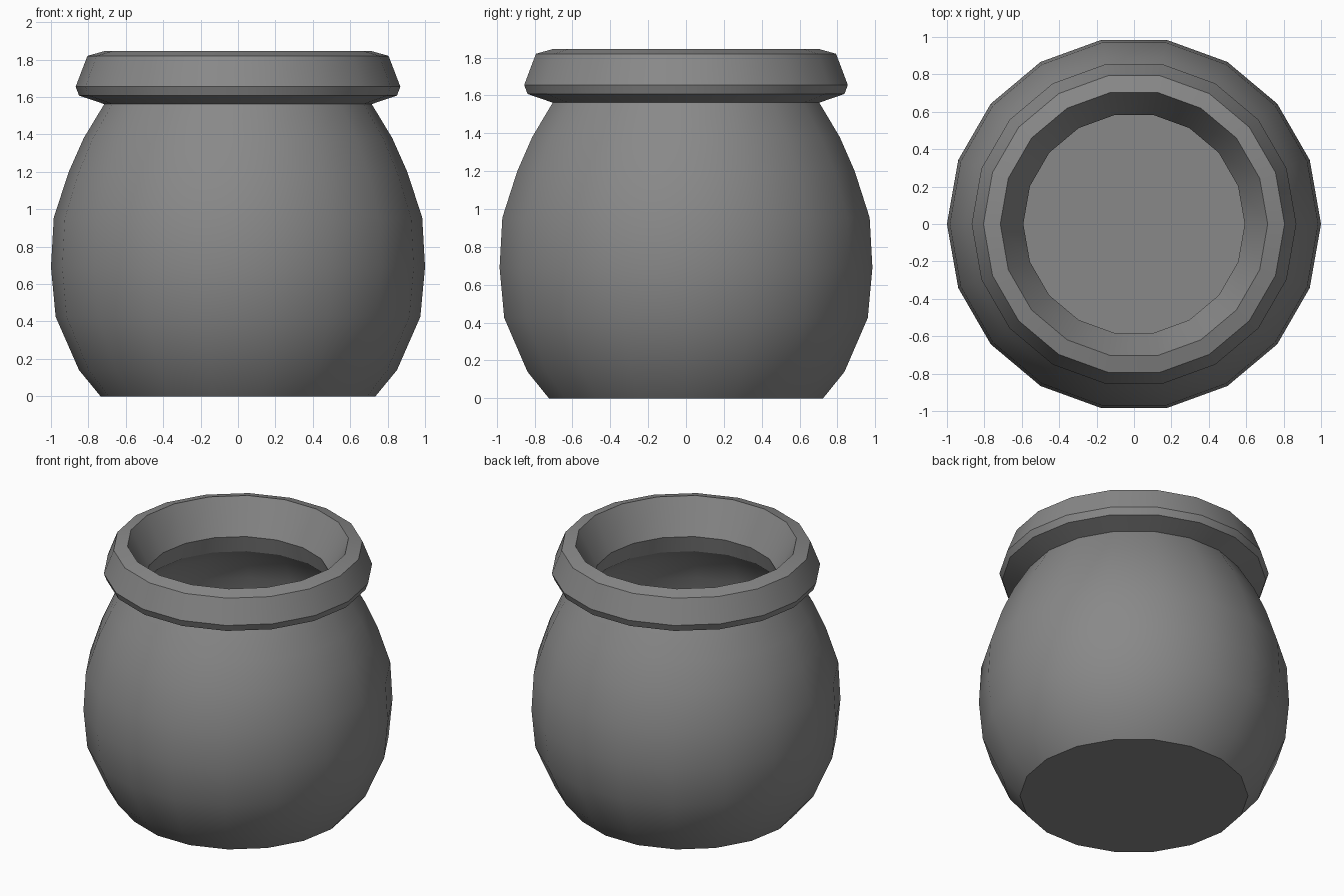
import bpy, bmesh, math

if "Cube" in bpy.data.objects:
    bpy.data.objects.remove(bpy.data.objects["Cube"])

SIDES = 18

# Half-section (radius, height): outside from base to rim, then down the inside to the floor
outer_body = [(0.735, 0.0), (0.85, 0.14), (0.975, 0.425), (1.0, 0.69),
              (0.985, 0.955), (0.905, 1.20), (0.825, 1.38), (0.715, 1.562)]
rim = [(0.85, 1.608), (0.868, 1.655), (0.805, 1.82), (0.715, 1.845)]
inside = [(0.592, 1.61), (0.625, 1.49), (0.72, 1.40), (0.80, 1.22), (0.865, 0.94),
          (0.88, 0.69), (0.86, 0.45), (0.75, 0.21), (0.67, 0.12)]


def lathe(name, profile, sides):
    """Revolve a half-section about z and cap both ends."""
    bm = bmesh.new()
    rings = []
    for r, z in profile:
        rings.append([bm.verts.new((r * math.cos(2 * math.pi * i / sides),
                                    r * math.sin(2 * math.pi * i / sides), z))
                      for i in range(sides)])
    for a, b in zip(rings, rings[1:]):
        for i in range(sides):
            j = (i + 1) % sides
            bm.faces.new((a[i], a[j], b[j], b[i]))
    bm.faces.new(rings[0][::-1])   # underside
    bm.faces.new(rings[-1])        # inner floor
    bmesh.ops.recalc_face_normals(bm, faces=bm.faces)
    mesh = bpy.data.meshes.new(name)
    bm.to_mesh(mesh)
    bm.free()
    obj = bpy.data.objects.new(name, mesh)
    bpy.context.collection.objects.link(obj)
    return obj


# Hollow pot with flared rim
pot = lathe("pot", outer_body + rim + inside, SIDES)
bpy.context.view_layer.objects.active = pot
pot.select_set(True)
bpy.ops.object.shade_smooth_by_angle(angle=math.radians(28))

# Dark grey clay
clay = bpy.data.materials.new("dark_clay")
clay.diffuse_color = (0.25, 0.25, 0.25, 1.0)
clay.use_nodes = True
clay.node_tree.nodes["Principled BSDF"].inputs["Base Color"].default_value = clay.diffuse_color
pot.data.materials.append(clay)
